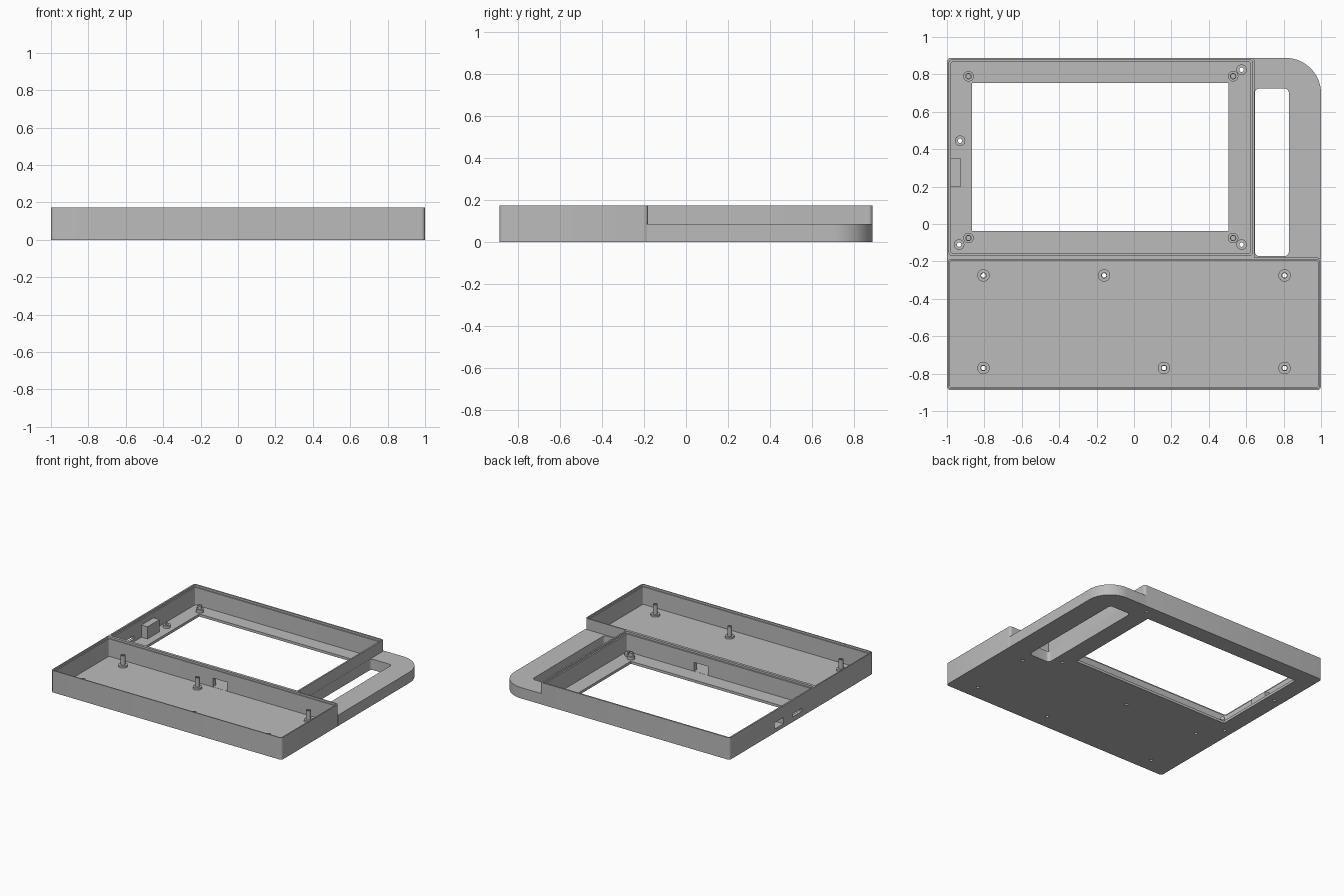
import bpy, bmesh, math

if "Cube" in bpy.data.objects:
    bpy.data.objects.remove(bpy.data.objects["Cube"])

grey = bpy.data.materials.new("plain grey")
grey.diffuse_color = (0.5, 0.5, 0.5, 1)
grey.use_nodes = True
grey.node_tree.nodes["Principled BSDF"].inputs["Base Color"].default_value = grey.diffuse_color
H, FLOOR = 0.172, 0.02          # case height, floor thickness


def add(name, bm):
    bmesh.ops.recalc_face_normals(bm, faces=bm.faces[:])
    me = bpy.data.meshes.new(name)
    bm.to_mesh(me)
    bm.free()
    ob = bpy.data.objects.new(name, me)
    me.materials.append(grey)
    bpy.context.collection.objects.link(ob)
    return ob


def slab(name, x0, x1, y0, y1, z0, z1, radii=(0, 0, 0, 0), steps=6):
    """Upright block; corner radii go front-left, front-right, back-right, back-left."""
    pts = []
    corners = [(x0, y0, 1, 1), (x1, y0, -1, 1), (x1, y1, -1, -1), (x0, y1, 1, -1)]
    for i, (x, y, sx, sy) in enumerate(corners):
        r = radii[i]
        if r == 0:
            pts.append((x, y))
            continue
        for k in range(steps + 1):
            a = math.pi + (i + k / steps) * math.pi / 2
            pts.append((x + sx * r + r * math.cos(a), y + sy * r + r * math.sin(a)))
    bm = bmesh.new()
    face = bm.faces.new([bm.verts.new((x, y, z0)) for x, y in pts])
    ext = bmesh.ops.extrude_face_region(bm, geom=[face])
    for v in ext["geom"]:
        if isinstance(v, bmesh.types.BMVert):
            v.co.z = z1
    return add(name, bm)


def lathe(name, x, y, profile, n=24):
    """Closed ring profile of (radius, z) turned about a vertical axis."""
    bm = bmesh.new()
    rings = [[bm.verts.new((x + r * math.cos(2 * math.pi * k / n),
                            y + r * math.sin(2 * math.pi * k / n), z))
              for r, z in profile] for k in range(n)]
    m = len(profile)
    for k in range(n):
        a, b = rings[k], rings[(k + 1) % n]
        for j in range(m):
            bm.faces.new((a[j], b[j], b[(j + 1) % m], a[(j + 1) % m]))
    return add(name, bm)


def rod(x, y, z, r, length, along_x=False):
    bm = bmesh.new()
    bmesh.ops.create_cone(bm, cap_ends=True, segments=32 if along_x else 24,
                          radius1=r, radius2=r, depth=length)
    for v in bm.verts:
        c = v.co.copy()
        v.co = (x + c.z, y + c.x, z + c.y) if along_x else (x + c.x, y + c.y, z + c.z)
    return add("cutter", bm)


def cut(ob, *cutters):
    for c in cutters:
        c.hide_render = True
        mod = ob.modifiers.new("cut", "BOOLEAN")
        mod.operation, mod.solver, mod.object = "DIFFERENCE", "EXACT", c
        bpy.context.view_layer.objects.active = ob
        bpy.ops.object.modifier_apply(modifier=mod.name)
        bpy.data.objects.remove(c)


def box_cut(*args, r=0.0):
    return slab("cutter", *args, radii=(r,) * 4)


# Screw positions
front_posts = [(-0.805, -0.275), (-0.16, -0.275), (0.805, -0.275),
               (-0.805, -0.77), (0.16, -0.77), (0.805, -0.77)]
screen_posts = [(x, y) for x in (-0.885, 0.53) for y in (-0.075, 0.79)]
case_bosses = [(-0.93, 0.445), (-0.935, -0.11), (0.575, 0.825), (0.575, -0.11)]

# Front tray with lid recess, cable notch and screw holes
front = slab("front_tray", -1, 1, -0.888, -0.18, 0, H, (0.02, 0.02, 0.02, 0))
cut(front,
    box_cut(-0.984, 0.984, -0.872, -0.196, FLOOR, 0.3, r=0.008),
    box_cut(-0.991, 0.991, -0.880, -0.189, H - 0.015, 0.3, r=0.012),
    box_cut(-0.08, 0.04, -0.21, -0.17, FLOOR + 0.001, 0.09),
    *[rod(x, y, 0, 0.012, 0.1) for x, y in front_posts])

# Screen tray with lid recess, window, notch, ports and screw holes
screen = slab("screen_tray", -1, 0.645, -0.18, 0.888, 0, H, (0, 0, 0.02, 0.02))
cut(screen,
    box_cut(-0.978, 0.622, -0.156, 0.866, FLOOR, 0.3, r=0.008),
    box_cut(-0.988, 0.633, -0.168, 0.876, H - 0.015, 0.3, r=0.012),
    box_cut(-0.865, 0.505, -0.037, 0.755, -0.1, 0.1),
    box_cut(-0.08, 0.04, -0.19, -0.14, FLOOR + 0.001, 0.09),
    rod(-1, 0.775, 0.085, 0.055, 0.1, along_x=True),
    box_cut(-1.1, -0.97, 0.22, 0.33, 0.03, 0.08),
    box_cut(-1.1, -0.97, -0.01, 0.11, 0.04, 0.065),
    *[rod(x, y, 0, 0.012, 0.1) for x, y in case_bosses])

# Side handle with grip opening
handle = slab("handle", 0.63, 1, -0.188, 0.888, 0, 0.085, (0, 0, 0.19, 0), 20)
cut(handle, box_cut(0.646, 0.828, -0.172, 0.725, -0.1, 0.2, r=0.025))

# Port housing on the left wall
housing = slab("port_housing", -0.98, -0.925, 0.2, 0.35, FLOOR - 0.005, 0.115)
cut(housing, box_cut(-1.1, -0.935, 0.22, 0.33, 0.03, 0.08))

# Stepped posts and low bosses
for name, spots, base_r, base_z, pin_r, top in (
        ("front_post", front_posts, 0.033, 0.035, 0.017, 0.108),
        ("screen_post", screen_posts, 0.028, 0.045, 0.017, 0.07)):
    for x, y in spots:
        lathe(name, x, y, [(0.012, FLOOR - 0.003), (base_r, FLOOR - 0.003), (base_r, base_z),
                           (pin_r, base_z), (pin_r, top), (0.012, top)])
for x, y in case_bosses:
    lathe("case_boss", x, y, [(0.012, FLOOR - 0.003), (0.028, FLOOR - 0.003),
                              (0.028, 0.04), (0.012, 0.04)])

# Smooth the rounded corners, keep hard edges
bpy.ops.object.select_all(action="SELECT")
bpy.context.view_layer.objects.active = front
bpy.ops.object.shade_smooth_by_angle(angle=math.radians(30))
